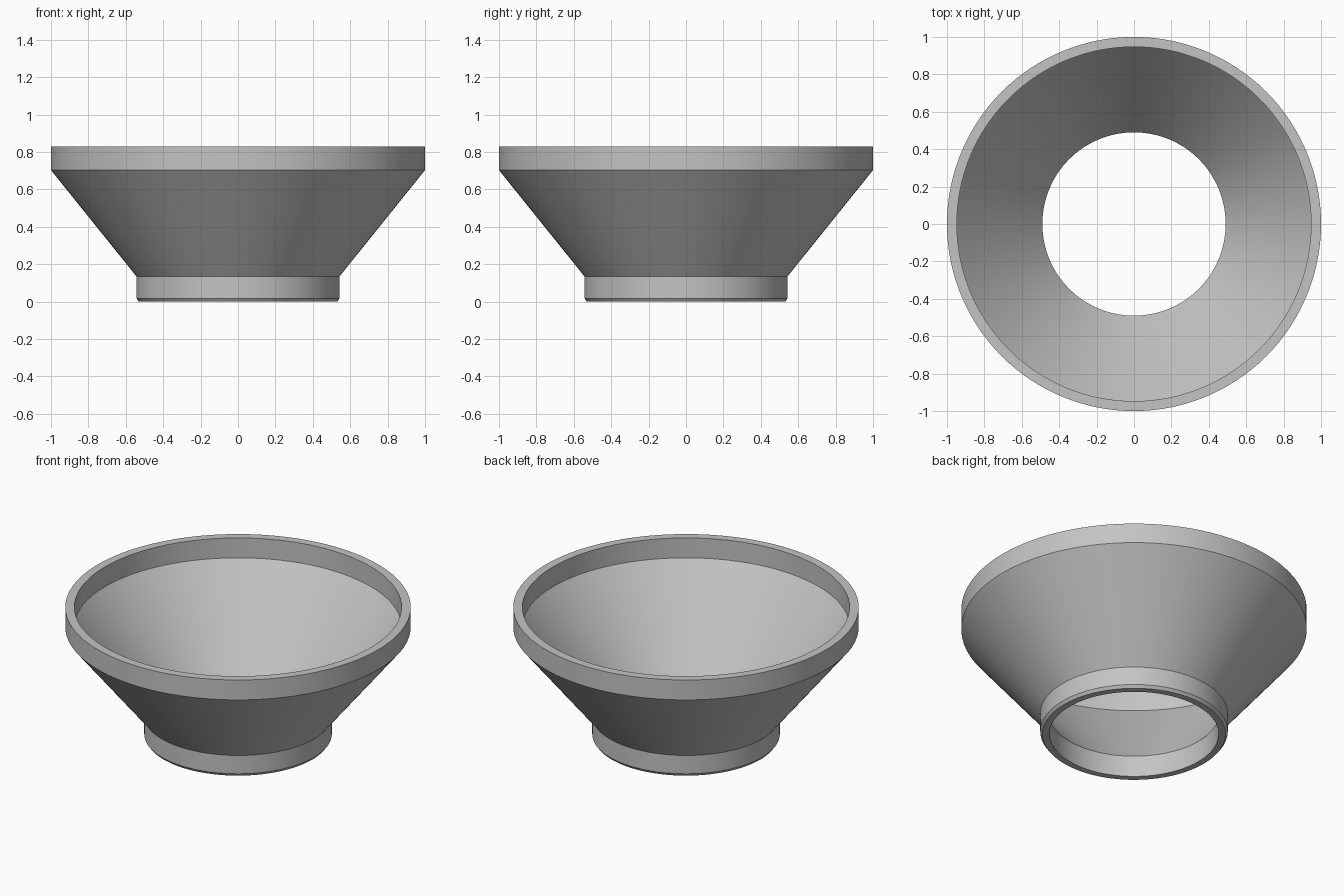
import bpy, bmesh, math

if "Cube" in bpy.data.objects:
    bpy.data.objects.remove(bpy.data.objects["Cube"])

# Closed wall section (radius, height), spun around z
PROFILE = [
    (0.49, 0.0), (0.53, 0.0), (0.543, 0.018), (0.543, 0.135),
    (1.0, 0.703), (1.0, 0.83), (0.947, 0.83), (0.947, 0.703),
    (0.49, 0.135),
]
SIDES = 128

# Funnel adapter: collar, flared cone and rim in one wall
bm = bmesh.new()
rings = [[bm.verts.new((r * math.cos(math.tau * i / SIDES),
                        r * math.sin(math.tau * i / SIDES), z))
          for i in range(SIDES)] for r, z in PROFILE]
for k, low in enumerate(rings):
    high = rings[(k + 1) % len(rings)]
    for i in range(SIDES):
        j = (i + 1) % SIDES
        bm.faces.new((low[i], low[j], high[j], high[i]))
bmesh.ops.recalc_face_normals(bm, faces=bm.faces)

mesh = bpy.data.meshes.new("funnel_adapter")
bm.to_mesh(mesh)
bm.free()
funnel = bpy.data.objects.new("funnel_adapter", mesh)
bpy.context.collection.objects.link(funnel)

# Single light grey material
grey = bpy.data.materials.new("light grey")
grey.diffuse_color = (0.55, 0.55, 0.55, 1)
grey.use_nodes = True
grey.node_tree.nodes["Principled BSDF"].inputs["Base Color"].default_value = grey.diffuse_color
mesh.materials.append(grey)

# Smooth walls, crisp edges
bpy.context.view_layer.objects.active = funnel
funnel.select_set(True)
bpy.ops.object.shade_smooth_by_angle(angle=math.radians(25))
